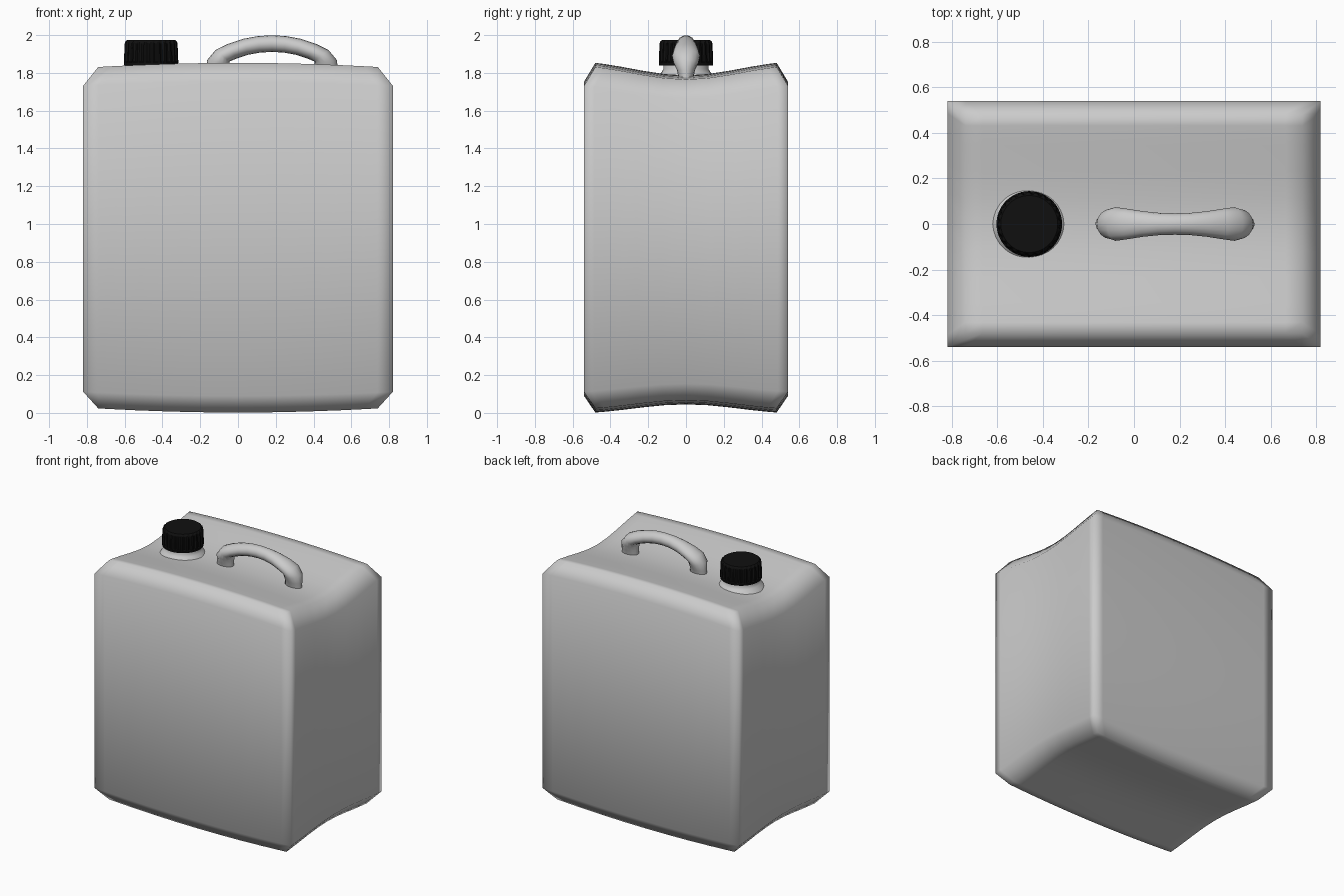
import bpy, bmesh, math

if "Cube" in bpy.data.objects:
    bpy.data.objects.remove(bpy.data.objects["Cube"])

CAP_X, HANDLE_X = -0.46, 0.18


def finish(bm, name, angle=None, mat=None):
    bmesh.ops.recalc_face_normals(bm, faces=bm.faces)
    mesh = bpy.data.meshes.new(name)
    bm.to_mesh(mesh)
    bm.free()
    obj = bpy.data.objects.new(name, mesh)
    bpy.context.collection.objects.link(obj)
    for p in mesh.polygons:
        p.use_smooth = True
    if angle:
        bpy.ops.object.select_all(action='DESELECT')
        obj.select_set(True)
        bpy.context.view_layer.objects.active = obj
        bpy.ops.object.shade_smooth_by_angle(angle=math.radians(angle))
    if mat:
        mesh.materials.append(mat)
    return obj


def skin(bm, rings, caps=True):
    """Bridge equal closed rings of points, optionally closing both ends."""
    vs = [[bm.verts.new(p) for p in r] for r in rings]
    n = len(vs[0])
    for a, b in zip(vs, vs[1:]):
        for i in range(n):
            j = (i + 1) % n
            bm.faces.new((a[i], a[j], b[j], b[i]))
    if caps:
        bm.faces.new(vs[0][::-1])
        bm.faces.new(vs[-1])


# Body: bowed along x, dished across y, chamfered into straight walls
GRID = [-1, -0.9, -0.72, -0.48, -0.24, 0, 0.24, 0.48, 0.72, 0.9, 1]
N = len(GRID) - 1


def dish(v):
    return 0.6 * (1 - math.cos(math.pi * v)) / 2 + 0.4 * v * v


def top_z(u, v):
    return 1.787 - 0.022 * u * u + 0.066 * dish(v)


def bottom_z(u, v):
    return 0.045 + 0.022 * u * u - 0.043 * dish(v)


bm = bmesh.new()
grids = []
for zf in (bottom_z, top_z):
    g = [[bm.verts.new((0.74 * u, 0.48 * v, zf(u, v))) for v in GRID] for u in GRID]
    for i in range(N):
        for j in range(N):
            bm.faces.new((g[i][j], g[i + 1][j], g[i + 1][j + 1], g[i][j + 1]))
    grids.append(g)
border = ([(i, 0) for i in range(N)] + [(N, j) for j in range(N)] +
          [(i, N) for i in range(N, 0, -1)] + [(0, j) for j in range(N, 0, -1)])
loops = [[grids[0][i][j] for i, j in border]]
for zf, dz in ((bottom_z, 0.088), (top_z, -0.1)):
    loops.append([bm.verts.new((0.82 * GRID[i], 0.54 * GRID[j], zf(GRID[i], GRID[j]) + dz))
                  for i, j in border])
loops.append([grids[1][i][j] for i, j in border])
for a, b in zip(loops, loops[1:]):
    for i in range(len(a)):
        j = (i + 1) % len(a)
        bm.faces.new((a[i], a[j], b[j], b[i]))
finish(bm, "canister_body")


def lathe(profile, steps, rib=0.0):
    """Rings round the spout axis; ribbed rows get alternating radii."""
    rings = []
    for r, z, ribbed in profile:
        ring = []
        for k in range(steps):
            a = 2 * math.pi * k / steps
            rr = r - (rib if ribbed and k % 4 >= 2 else 0)
            ring.append((CAP_X + rr * math.cos(a), rr * math.sin(a), z))
        rings.append(ring)
    return rings


# Neck flaring into the body
bm = bmesh.new()
skin(bm, lathe([(0.165, 1.765, 0), (0.15, 1.787, 0), (0.13, 1.802, 0),
                (0.12, 1.82, 0), (0.12, 1.86, 0)], 32))
finish(bm, "neck", 50)

# Ribbed screw cap
black = bpy.data.materials.new("black_plastic")
black.diffuse_color = (0.005, 0.005, 0.005, 1)
black.use_nodes = True
black.node_tree.nodes["Principled BSDF"].inputs["Base Color"].default_value = black.diffuse_color
bm = bmesh.new()
skin(bm, lathe([(0.142, 1.84, 0), (0.144, 1.855, 0), (0.144, 1.86, 1), (0.14, 1.955, 1),
                (0.136, 1.967, 1), (0.125, 1.975, 0)], 96, 0.008))
finish(bm, "screw_cap", 35, black)

# Carrying handle: sections (offset, height, tilt, half thickness, half width)
half = [(0.0, 1.955, 0, 0.044, 0.047), (0.07, 1.951, 7, 0.044, 0.049),
        (0.14, 1.938, 16, 0.044, 0.056), (0.21, 1.915, 30, 0.045, 0.067),
        (0.262, 1.891, 50, 0.048, 0.074), (0.283, 1.855, 78, 0.062, 0.066),
        (0.285, 1.815, 90, 0.064, 0.048), (0.285, 1.768, 90, 0.065, 0.038)]
full = [(-d, z, -t, h, w) for d, z, t, h, w in half[:0:-1]] + half
rings = []
for d, z, tilt, h, w in full:
    t = math.radians(tilt)
    ring = []
    for k in range(16):
        a = 2 * math.pi * k / 16
        s = h * math.cos(a)
        ring.append((HANDLE_X + d + s * math.sin(t), w * math.sin(a), z + s * math.cos(t)))
    rings.append(ring)
bm = bmesh.new()
skin(bm, rings)
finish(bm, "carry_handle", 60)
